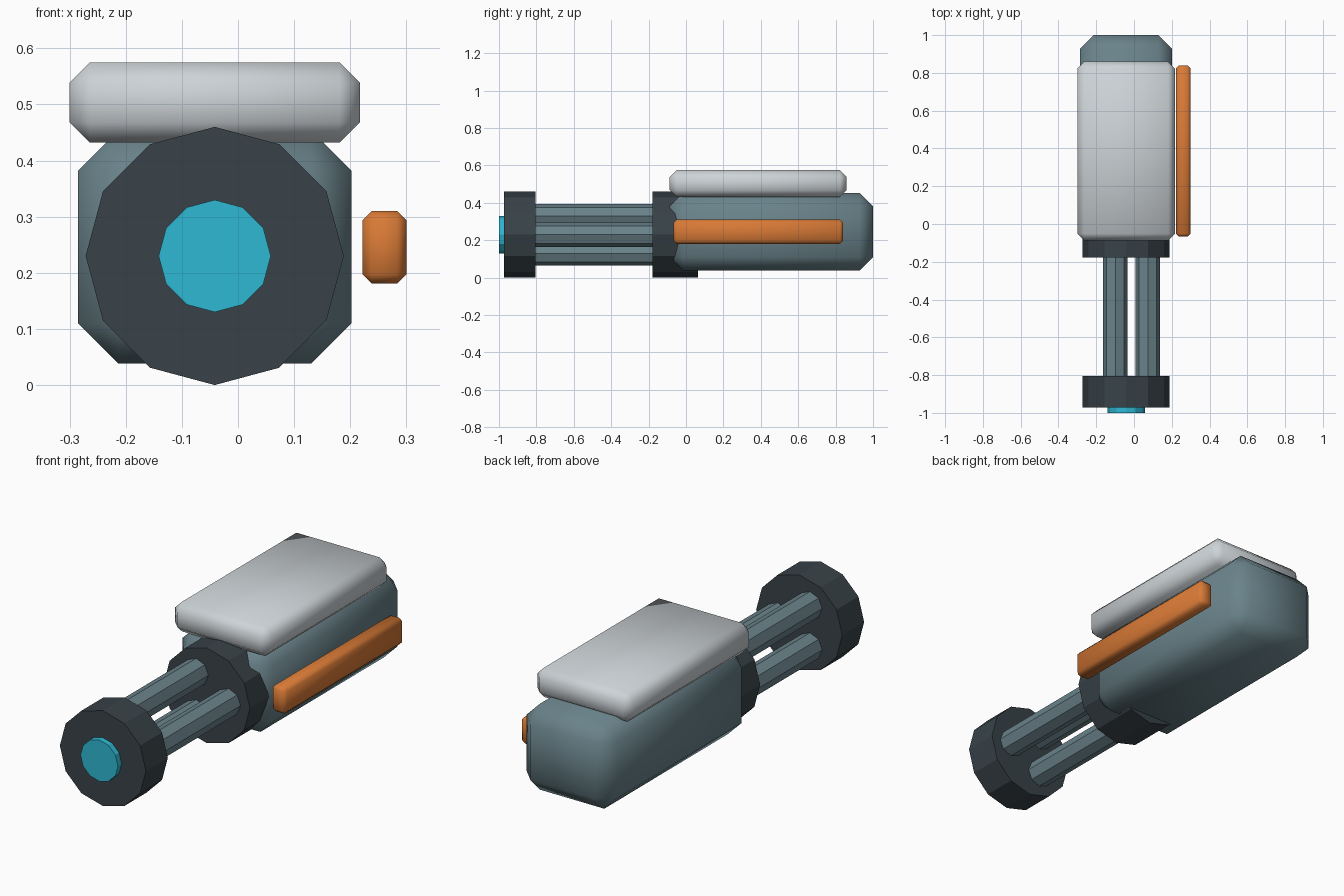
import bpy, math

if "Cube" in bpy.data.objects:
    bpy.data.objects.remove(bpy.data.objects["Cube"])

def material(name, r, g, b):
    lin = [((c / 255 + 0.055) / 1.055) ** 2.4 for c in (r, g, b)]
    m = bpy.data.materials.new(name)
    m.diffuse_color = (*lin, 1)
    m.use_nodes = True
    m.node_tree.nodes["Principled BSDF"].inputs["Base Color"].default_value = m.diffuse_color
    return m

STEEL = material("blue grey steel", 106, 131, 139)
DARK = material("dark gunmetal", 56, 66, 72)
PALE = material("pale grey", 205, 211, 215)
ORANGE = material("orange", 217, 122, 54)
CYAN = material("cyan", 46, 184, 212)

CX, CZ = -0.0415, 0.23  # barrel axis

def box(name, xr, yr, zr, bevel, mat):
    """Chamfered, smooth shaded block given by its ranges."""
    r = (xr, yr, zr)
    bpy.ops.mesh.primitive_cube_add(size=1, location=[(a + b) / 2 for a, b in r])
    o = bpy.context.object
    o.name = name
    o.scale = [b - a for a, b in r]
    bpy.ops.object.transform_apply(location=False, rotation=False, scale=True)
    mod = o.modifiers.new("chamfer", 'BEVEL')
    mod.width, mod.segments, mod.limit_method = bevel, 1, 'NONE'
    bpy.ops.object.modifier_apply(modifier=mod.name)
    bpy.ops.object.shade_smooth()
    o.data.materials.append(mat)

def cylinder(name, x, z, radius, y0, y1, sides, mat):
    """Flat shaded prism lying along y."""
    bpy.ops.mesh.primitive_cylinder_add(
        vertices=sides, radius=radius, depth=y1 - y0,
        location=(x, (y0 + y1) / 2, z), rotation=(math.pi / 2, 0, 0))
    o = bpy.context.object
    o.name = name
    o.data.materials.append(mat)

# Housing, top cover and side rail
box("body", (-0.285, 0.202), (-0.087, 1.0), (0.038, 0.454), 0.072, STEEL)
box("top_cover", (-0.3, 0.217), (-0.087, 0.859), (0.432, 0.575), 0.036, PALE)
box("side_rail", (0.222, 0.3), (-0.067, 0.84), (0.181, 0.31), 0.016, ORANGE)

# Barrel collars and front lens
cylinder("rear_collar", CX, CZ, 0.23, -0.178, 0.065, 12, DARK)
cylinder("muzzle_collar", CX, CZ, 0.23, -0.972, -0.805, 12, DARK)
cylinder("lens", CX, CZ, 0.1, -1.0, -0.95, 12, CYAN)

# Three barrels around the axis
for i in range(3):
    a = i * math.tau / 3
    cylinder(f"barrel_{i + 1}", CX + 0.115 * math.cos(a), CZ + 0.115 * math.sin(a),
             0.065, -0.85, -0.13, 8, STEEL)
